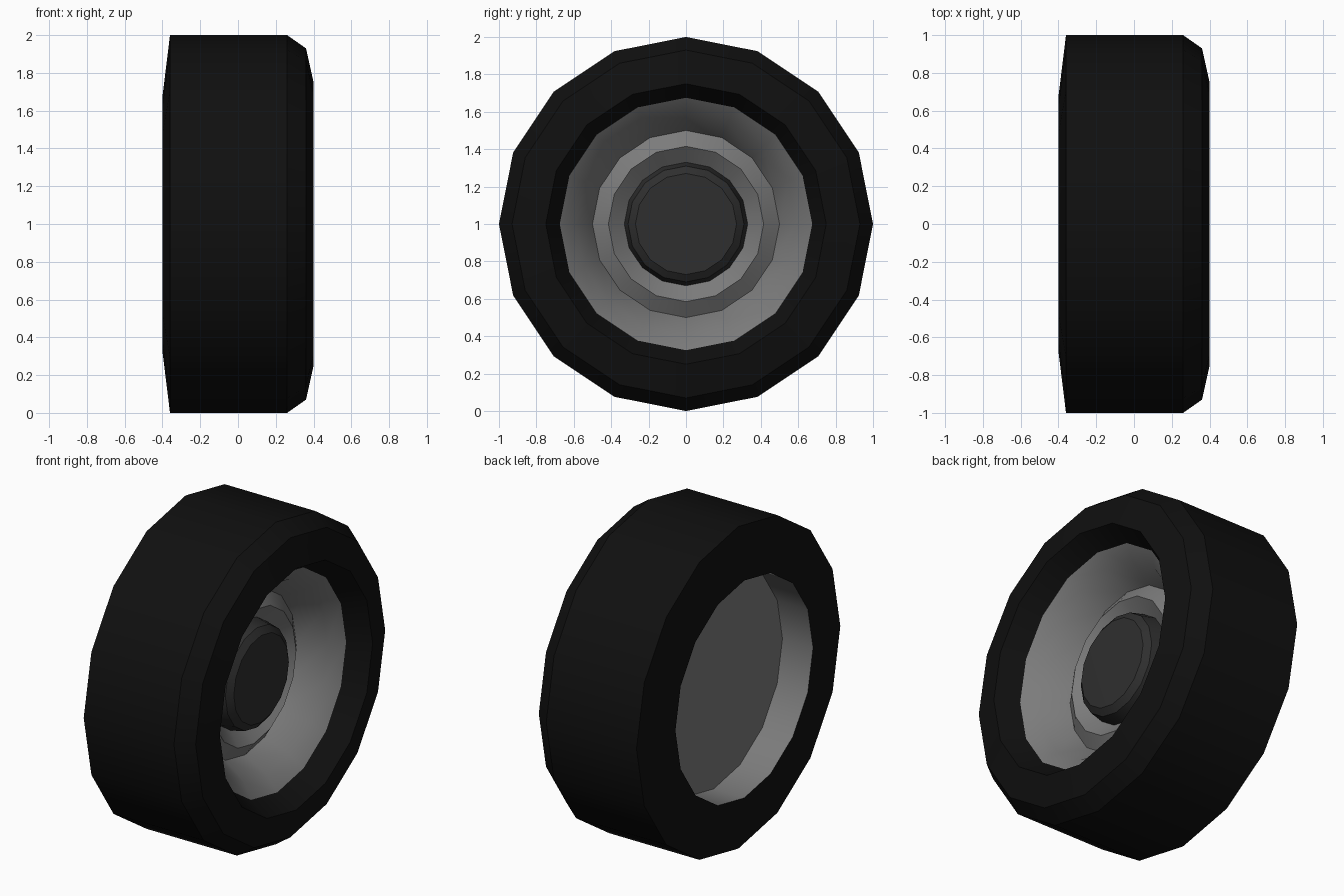
import bpy, math

if "Cube" in bpy.data.objects:
    bpy.data.objects.remove(bpy.data.objects["Cube"])

SIDES = 16


def material(name, value):
    m = bpy.data.materials.new(name)
    m.diffuse_color = (value, value, value, 1)
    m.use_nodes = True
    m.node_tree.nodes["Principled BSDF"].inputs["Base Color"].default_value = m.diffuse_color
    return m


def lathe(name, profile, mat):
    """Spin (x, radius) points around the wheel axle; radius 0 closes with a fan."""
    verts, faces, rings = [], [], []
    for x, r in profile:
        start = len(verts)
        count = SIDES if r > 0 else 1
        for i in range(count):
            a = 2 * math.pi * i / SIDES
            verts.append((x, r * math.cos(a), 1 + r * math.sin(a)))
        rings.append([start + i % count for i in range(SIDES)])
    for p, q in zip(rings, rings[1:]):
        for i in range(SIDES):
            j = (i + 1) % SIDES
            loop = [p[i], q[i], q[j], p[j]]
            faces.append(list(dict.fromkeys(loop)))
    mesh = bpy.data.meshes.new(name)
    mesh.from_pydata(verts, [], faces)
    mesh.materials.append(mat)
    ob = bpy.data.objects.new(name, mesh)
    bpy.context.collection.objects.link(ob)
    bpy.ops.object.select_all(action='DESELECT')
    ob.select_set(True)
    bpy.context.view_layer.objects.active = ob
    bpy.ops.object.shade_smooth_by_angle(angle=math.radians(30))
    return ob


rubber = material("rubber", 0.005)
metal = material("metal", 0.2)
dark = material("dark_cap", 0.028)

# Tyre: back sidewall, tread, bevelled shoulder, front lip
lathe("tyre", [(-0.40, 0.675), (-0.36, 1.0), (0.26, 1.0), (0.36, 0.93),
               (0.40, 0.75), (0.27, 0.675)][::-1], rubber)

# Front of the rim: dished wall and raised centre ring
lathe("rim_front", [(0.27, 0.675), (0.20, 0.59), (0.05, 0.50),
                    (0.11, 0.415), (0.04, 0.33)][::-1], metal)

# Hub cap with rounded edge
lathe("hub_cap", [(0.04, 0.33), (0.13, 0.31), (0.16, 0.27), (0.165, 0)][::-1], dark)

# Open barrel and closing disc at the back
lathe("rim_back", [(-0.19, 0), (-0.19, 0.675), (-0.40, 0.675)][::-1], metal)
